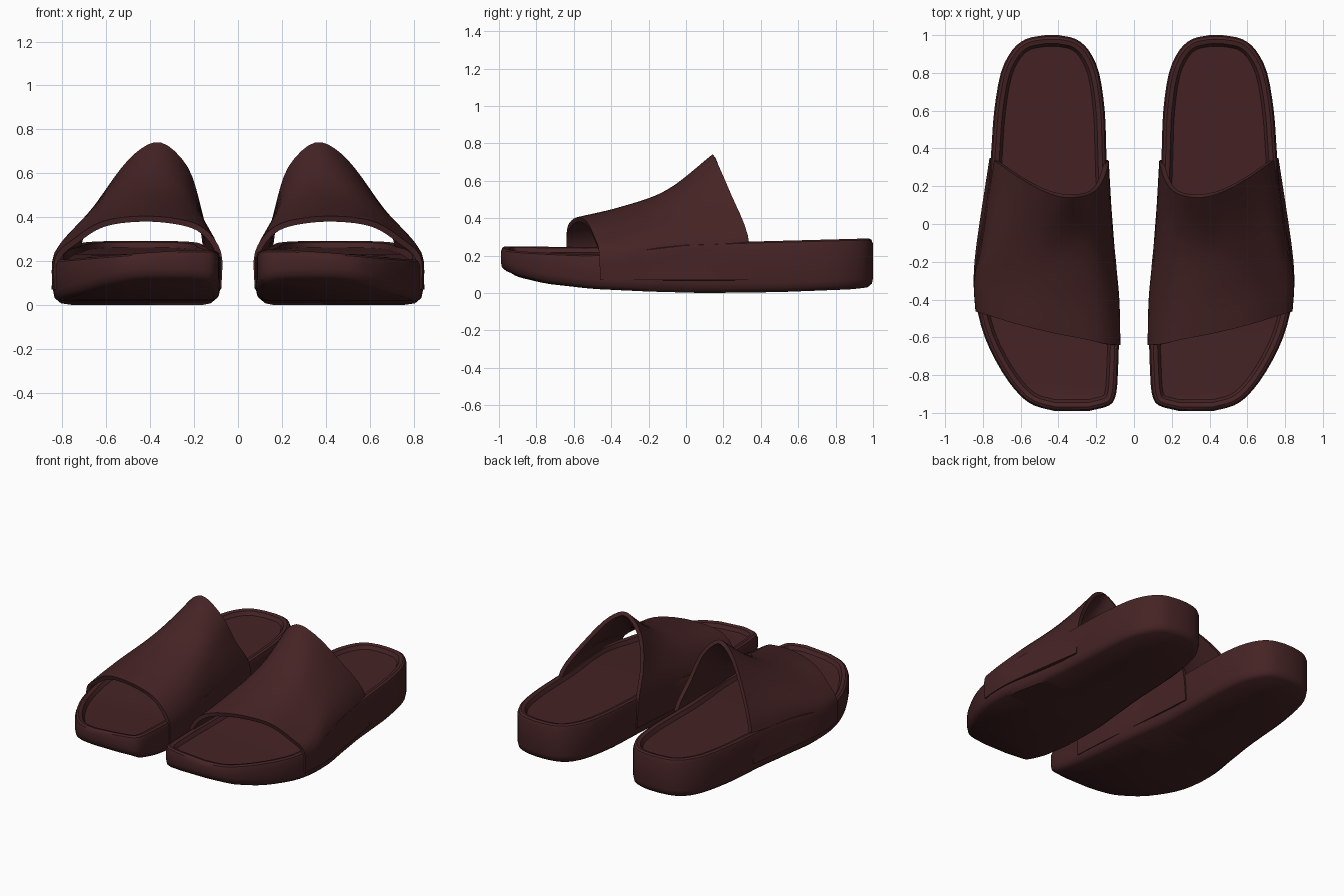
import bpy
from math import radians
from mathutils import Vector

cube = bpy.data.objects.get("Cube")
if cube:
    bpy.data.objects.remove(cube)

brown = bpy.data.materials.new("dark maroon brown")
brown.use_nodes = True
colour = (0.06, 0.017, 0.018, 1)
brown.diffuse_color = colour
shader = brown.node_tree.nodes["Principled BSDF"]
shader.inputs["Base Color"].default_value = colour
shader.inputs["Roughness"].default_value = 0.8


def spline(points, steps):
    """Resample a point list with a smooth curve through every point."""
    pts = [Vector(p) for p in points]
    pts = [2 * pts[0] - pts[1]] + pts + [2 * pts[-1] - pts[-2]]
    out = []
    for a, b, c, d in zip(pts, pts[1:], pts[2:], pts[3:]):
        for k in range(steps):
            t = k / steps
            out.append(0.5 * (2 * b + (c - a) * t
                              + (2 * a - 5 * b + 4 * c - d) * t ** 2
                              + (3 * b - a - 3 * c + d) * t ** 3))
    return out + [pts[-2]]


def graph(table, y):
    """Straight-line lookup of a height along the length."""
    for (y0, z0), (y1, z1) in zip(table, table[1:]):
        if y <= y1:
            break
    t = min(max((y - y0) / (y1 - y0), 0), 1)
    return z0 + (z1 - z0) * t


def make_object(name, verts, faces, side, thickness=0):
    """Create one part; side -1 mirrors it to the right foot."""
    mesh = bpy.data.meshes.new(name)
    if side < 0:
        faces = [f[::-1] for f in faces]
    mesh.from_pydata([(v[0] * side, v[1], v[2]) for v in verts], [], faces)
    mesh.materials.append(brown)
    obj = bpy.data.objects.new(name, mesh)
    bpy.context.collection.objects.link(obj)
    bpy.ops.object.select_all(action='DESELECT')
    obj.select_set(True)
    bpy.context.view_layer.objects.active = obj
    if thickness:
        solid = obj.modifiers.new("thickness", 'SOLIDIFY')
        solid.thickness = thickness
        solid.offset = -1
        bpy.ops.object.modifier_apply(modifier=solid.name)
    bpy.ops.object.shade_smooth_by_angle(angle=radians(40))


# Sole outline: inner x, y, outer x from toe to heel
outline = spline([
    (.24, -.99, .42), (.13, -.96, .53), (.095, -.9, .61), (.085, -.78, .7),
    (.08, -.6, .79), (.085, -.4, .838), (.095, -.2, .835), (.12, 0, .8),
    (.14, .2, .77), (.147, .4, .755), (.155, .6, .74), (.185, .8, .705),
    (.24, .92, .645), (.31, .98, .57), (.4, 1, .47)], 3)
loop = [Vector((p.x, p.y)) for p in reversed(outline)]
loop += [Vector((p.z, p.y)) for p in outline]

BOTTOM = [(-1, .12), (-.9, .085), (-.75, .05), (-.5, .022), (-.2, .008),
          (.1, 0), (.5, .005), (.9, .02), (1, .03)]
TOP = [(-1, .25), (-.5, .245), (.35, .275), (1, .292)]


def top_height(p):
    tilt = .07 * max(0, p.x - .25) * min(max(-2 * p.y, 0), 1)
    return graph(TOP, p.y) - tilt


def inset_loop(amount):
    result = []
    for i, p in enumerate(loop):
        tangent = (loop[(i + 1) % len(loop)] - loop[i - 1]).normalized()
        result.append(p - amount * Vector((tangent.y, -tangent.x)))
    return result


# Sole rings: inset, height offset, measured from the top or the bottom
RINGS = [(.03, 0, False), (.006, .02, False), (0, .05, False),
         (0, -.03, True), (.008, -.008, True), (.022, 0, True),
         (.045, -.006, True), (.06, -.03, True)]


def sole():
    verts, faces = [], []
    count = len(loop)
    for inset, dz, from_top in RINGS:
        for outer, p in zip(loop, inset_loop(inset)):
            z = top_height(outer) if from_top else graph(BOTTOM, outer.y)
            verts.append((p.x, p.y, z + dz))
    for r in range(len(RINGS) - 1):
        for i in range(count):
            j = (i + 1) % count
            a, b = r * count, (r + 1) * count
            faces.append((a + i, a + j, b + j, b + i))
    # Underside and footbed bridge the inner edge to the outer edge
    last = (len(RINGS) - 1) * count
    for i in range(count // 2 - 1):
        quad = (i, i + 1, count - 2 - i, count - 1 - i)
        faces.append(quad[::-1])
        faces.append(tuple(last + q for q in quad))
    return verts, faces


# Strap arches, each from the inner side over the foot to the outer side
FRONT = [(.075, -.64, .08), (.077, -.64, .24), (.15, -.635, .345),
         (.26, -.61, .39), (.44, -.575, .405), (.62, -.53, .38),
         (.75, -.49, .3), (.832, -.465, .22), (.838, -.46, .07)]
INSTEP = [(.08, -.38, .07), (.085, -.38, .24), (.15, -.37, .37),
          (.26, -.36, .44), (.42, -.35, .46), (.58, -.33, .43),
          (.73, -.31, .34), (.835, -.3, .24), (.849, -.3, .07)]
RIDGE = [(.105, -.1, .07), (.115, -.1, .26), (.17, -.1, .42),
         (.25, -.1, .51), (.38, -.1, .552), (.52, -.1, .53),
         (.66, -.1, .43), (.79, -.1, .29), (.833, -.1, .07)]
BACK = [(.138, .34, .07), (.135, .32, .27), (.17, .22, .45),
        (.23, .16, .63), (.35, .14, .74), (.47, .17, .69),
        (.6, .24, .53), (.73, .33, .31), (.765, .35, .07)]


def strap():
    arches = [spline(a, 4) for a in (FRONT, INSTEP, RIDGE, BACK)]
    columns = [spline(c, 6) for c in zip(*arches)]
    rows = len(columns[0])
    verts = [p for column in columns for p in column]
    faces = []
    for u in range(len(columns) - 1):
        for v in range(rows - 1):
            a, b = u * rows + v, (u + 1) * rows + v
            faces.append((a, b, b + 1, a + 1))
    return verts, faces


for label, side in (("left", 1), ("right", -1)):
    make_object(label + "_sole", *sole(), side)
    make_object(label + "_strap", *strap(), side, thickness=.026)
